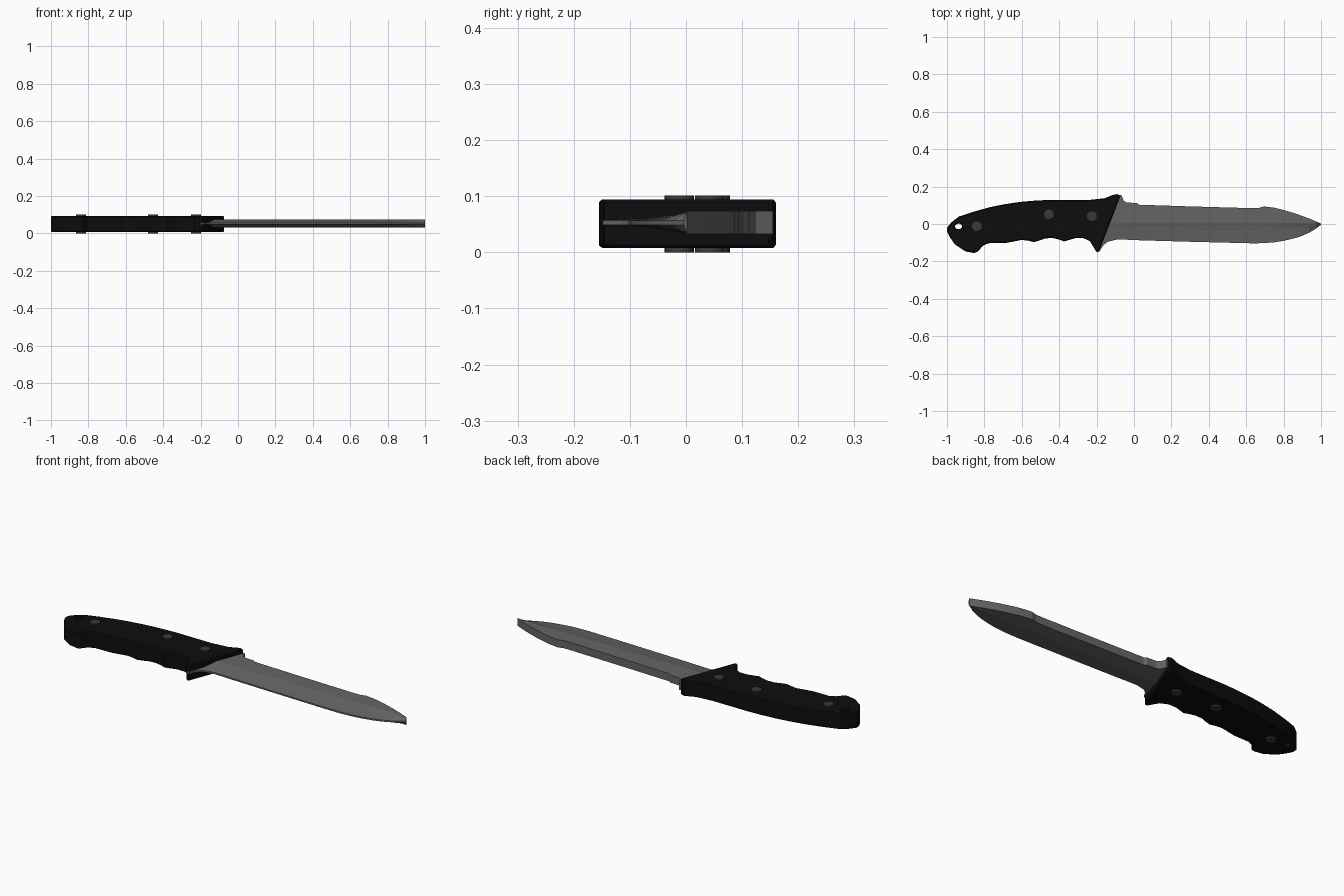
import bpy, bmesh, math

if "Cube" in bpy.data.objects:
    bpy.data.objects.remove(bpy.data.objects["Cube"])

MID = 0.051  # mid-plane height of the knife


def material(name, v):
    m = bpy.data.materials.new(name)
    m.diffuse_color = (v, v, v, 1)
    m.use_nodes = True
    m.node_tree.nodes["Principled BSDF"].inputs["Base Color"].default_value = m.diffuse_color
    return m


black = material("black grip", 0.004)
steel = material("grey steel", 0.13)
dark = material("dark rivet", 0.042)


def smooth(ob, angle):
    bpy.ops.object.select_all(action='DESELECT')
    ob.select_set(True)
    bpy.context.view_layer.objects.active = ob
    bpy.ops.object.shade_smooth_by_angle(angle=math.radians(angle))


# Handle: extruded outline with finger grooves, chamfered rim and lanyard hole
outline = [(-1, -.02), (-.975, .01), (-.936, .04), (-.86, .065), (-.77, .09), (-.69, .106),
           (-.61, .118), (-.53, .125), (-.45, .129), (-.245, .128), (-.155, .138), (-.115, .155),
           (-.09, .16), (-.073, .152), (-.187, -.145), (-.2, -.15), (-.213, -.13),
           (-.235, -.092), (-.27, -.076), (-.315, -.076), (-.345, -.085), (-.375, -.093),
           (-.4, -.083), (-.435, -.075), (-.475, -.077), (-.505, -.088), (-.535, -.097),
           (-.56, -.09), (-.6, -.085), (-.65, -.095), (-.69, -.102), (-.78, -.103),
           (-.81, -.118), (-.835, -.148), (-.855, -.155), (-.9, -.147), (-.957, -.11),
           (-.985, -.07), (-1, -.04)]
hole = [(-.938 + .019 * math.cos(a * math.pi / 8), -.013 + .015 * math.sin(a * math.pi / 8))
        for a in range(16)]
bm = bmesh.new()
edges = []
for loop in (outline, hole):
    vs = [bm.verts.new((x, y, 0.008)) for x, y in loop]
    edges += [bm.edges.new((vs[i], vs[i - 1])) for i in range(len(vs))]
bmesh.ops.triangle_fill(bm, edges=edges, use_beauty=True)
ext = bmesh.ops.extrude_face_region(bm, geom=bm.faces[:])
bmesh.ops.translate(bm, vec=(0, 0, 0.086),
                    verts=[g for g in ext['geom'] if isinstance(g, bmesh.types.BMVert)])
bmesh.ops.recalc_face_normals(bm, faces=bm.faces[:])
me = bpy.data.meshes.new("handle")
bm.to_mesh(me)
bm.free()
handle = bpy.data.objects.new("handle", me)
bpy.context.collection.objects.link(handle)
me.materials.append(black)
bev = handle.modifiers.new("rim", 'BEVEL')
bev.width = 0.005
bev.segments = 1
bev.limit_method = 'ANGLE'
bev.angle_limit = math.radians(70)
smooth(handle, 30)

# Blade: lofted stations (x, spine y, edge y), thick spine and hollow-ground edge
stations = [(-.2, .1, -.15), (-.185, .1, -.148), (-.165, .1, -.115), (-.14, .1, -.095),
            (-.09, .15, -.083), (-.068, .155, -.083), (-.055, .125, -.084), (-.04, .115, -.084),
            (.015, .112, -.086), (.028, .103, -.087), (.3, .094, -.095), (.62, .085, -.103),
            (.665, .085, -.103), (.695, .094, -.102), (.75, .087, -.098), (.8, .075, -.09),
            (.86, .057, -.076), (.9, .043, -.063), (.94, .028, -.045), (.975, .013, -.023),
            (1, .002, -.004)]
bm = bmesh.new()
rings = []
for x, top, bot in stations:
    k = min(1, max(0, (1 - x) / 0.35))
    r1 = min(.005, top - .002 * k - .0005)
    r2 = max(-.035 * k ** .6, bot * .5)
    half = [(top, .0205), (r1, .0205), (r2, .012), (bot, .004)]
    if x > .9:
        half[2] = (r2, .015)
    pts = half + [(y, -z) for y, z in reversed(half)]
    rings.append([bm.verts.new((x, y, MID + .002 + z)) for y, z in pts])
for a, b in zip(rings, rings[1:]):
    for i in range(8):
        j = (i + 1) % 8
        bm.faces.new((a[i], a[j], b[j], b[i]))
bm.faces.new(rings[0])
bm.faces.new(rings[-1])
bmesh.ops.recalc_face_normals(bm, faces=bm.faces[:])
me = bpy.data.meshes.new("blade")
bm.to_mesh(me)
bm.free()
blade = bpy.data.objects.new("blade", me)
bpy.context.collection.objects.link(blade)
me.materials.append(steel)
smooth(blade, 8)

# Rivets through the handle
for n, (x, y) in enumerate([(-.84, -.012), (-.455, .052), (-.225, .042)]):
    bpy.ops.mesh.primitive_cylinder_add(vertices=24, radius=.026, depth=.101,
                                        location=(x, y, .0505))
    rivet = bpy.context.object
    rivet.name = f"rivet_{n + 1}"
    rivet.data.materials.append(dark)
    smooth(rivet, 30)
